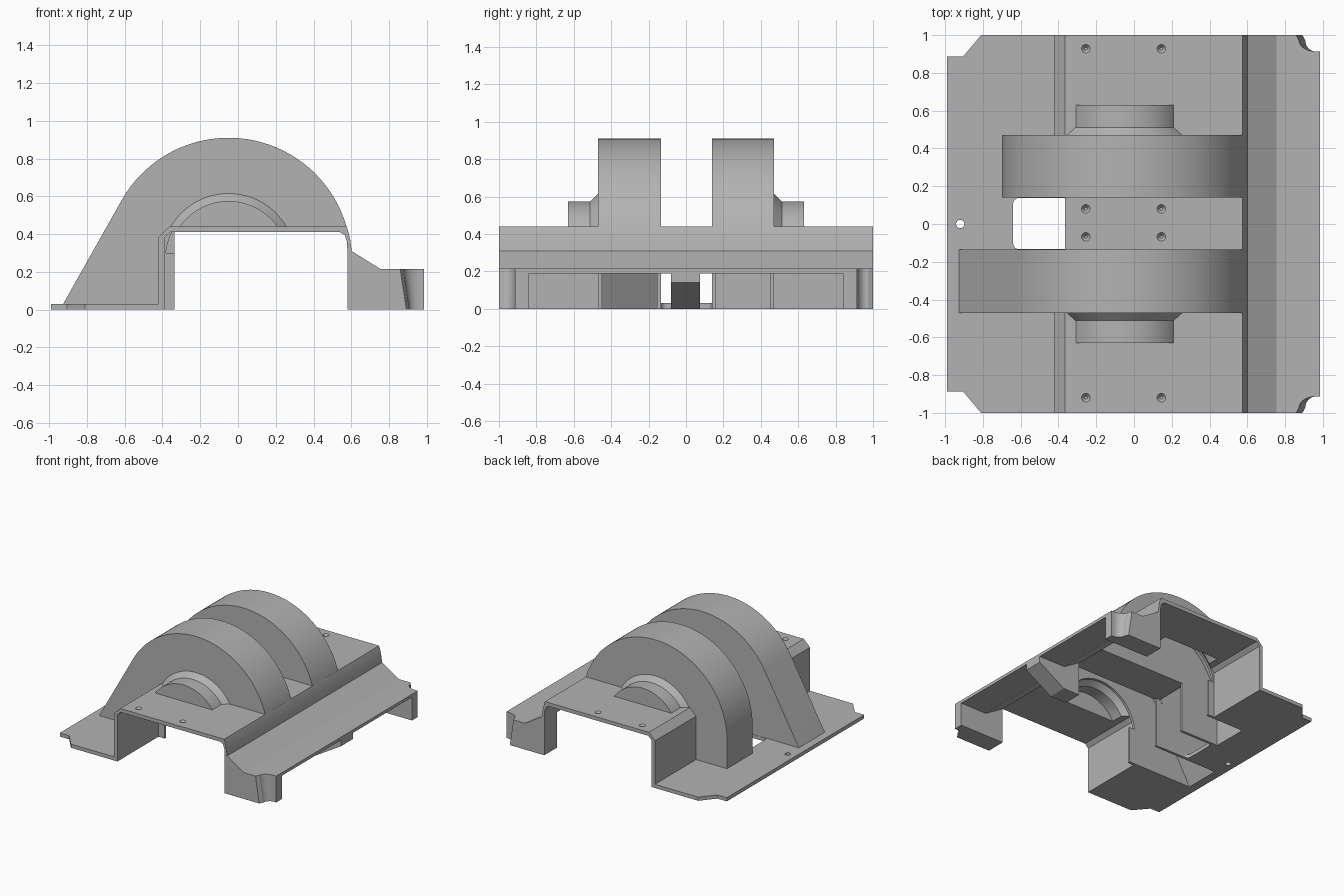
import bpy, bmesh
from math import sin, cos, acos, pi, atan2, sqrt

if "Cube" in bpy.data.objects:
    bpy.data.objects.remove(bpy.data.objects["Cube"])

grey = bpy.data.materials.new("plain grey")
grey.use_nodes = True
grey.diffuse_color = (0.45, 0.45, 0.45, 1)
grey.node_tree.nodes["Principled BSDF"].inputs["Base Color"].default_value = grey.diffuse_color

CX, CZ, R = -0.05, 0.26, 0.65      # arch axis and radius
WALL = 0.02
cutters = []


def loft(name, rings):
    """Skin matching rings of points and cap both ends."""
    bm = bmesh.new()
    vs = [[bm.verts.new(p) for p in ring] for ring in rings]
    n = len(rings[0])
    bm.faces.new(vs[0])
    bm.faces.new(vs[-1])
    for a, b in zip(vs, vs[1:]):
        for i in range(n):
            j = (i + 1) % n
            bm.faces.new((a[i], a[j], b[j], b[i]))
    bmesh.ops.recalc_face_normals(bm, faces=bm.faces)
    me = bpy.data.meshes.new(name)
    bm.to_mesh(me)
    bm.free()
    me.materials.append(grey)
    ob = bpy.data.objects.new(name, me)
    bpy.context.collection.objects.link(ob)
    return ob


def prism_y(name, pts, y0, y1):
    return loft(name, [[(x, y, z) for x, z in pts] for y in (y0, y1)])


def prism_z(name, pts, z0, z1):
    return loft(name, [[(x, y, z) for x, y in pts] for z in (z0, z1)])


def disc(x, y, r, z, n=24):
    return [(x + r * cos(2 * pi * i / n), y + r * sin(2 * pi * i / n), z) for i in range(n)]


def helper(ob):
    ob.hide_render = True
    cutters.append(ob)
    return ob


def boolean(ob, other, op='DIFFERENCE'):
    m = ob.modifiers.new("bool", 'BOOLEAN')
    m.operation, m.solver, m.object = op, 'EXACT', other
    bpy.context.view_layer.objects.active = ob
    bpy.ops.object.modifier_apply(modifier=m.name)


def arc(r, a0, a1, n=64):
    return [(CX + r * cos(a0 + (a1 - a0) * i / n), CZ + r * sin(a0 + (a1 - a0) * i / n))
            for i in range(n + 1)]


def hump_profile(r, sloped, base):
    """Arch with a sloped or an upright back, closed at the base height."""
    a1 = pi - 0.513 if sloped else pi
    pts = arc(r, 0, a1)
    x, z = pts[-1]
    foot = x - (z - base) * 0.564 if sloped else x
    return [(CX + r, base)] + pts + [(foot, base)]


def boss_ring(r, y, base):
    a = acos((base - CZ) / r)
    return [(x, y, z) for x, z in arc(r, pi / 2 - a, pi / 2 + a, 40)]


# Folded sheet: base flange, wall, deck and stepped skirt
shell = prism_y("folded_cover", [
    (-.99, 0), (-.99, .03), (-.42, .03), (-.42, .385), (-.365, .44), (.575, .44),
    (.585, .41), (.595, .365), (.602, .31), (.755, .215), (.985, .215), (.985, .19),
    (.745, .19), (.58, .29), (.577, .36), (.565, .395), (.54, .41), (-.36, .41),
    (-.39, .38), (-.39, 0)], -1, 1)

# Solid feet under the skirt ends, and a wedge tab in the middle
foot_pts = [(.58, 0), (.985, 0), (.985, .2), (.75, .2), (.59, .3), (.58, .3)]
for y0, y1 in ((-1, -.84), (.84, 1)):
    boolean(shell, helper(prism_y("foot_block", foot_pts, y0, y1)), 'UNION')
tab = prism_y("wedge_tab", [(.6, 0), (.75, 0), (.985, .14), (.985, .2), (.75, .2), (.6, .28)], -.08, .075)

# Humps: hollow arches with open undersides
tunnel = helper(prism_y("tunnel_cutter", [(-.335, -.2), (.8, -.2), (.8, .41), (-.335, .41)], -1.2, 1.2))
for name, side, sloped, y0, y1 in (("front_hump", -1, True, -.47, -.135),
                                   ("rear_hump", 1, False, .14, .47)):
    hump = prism_y(name, hump_profile(R, sloped, 0), y0, y1)
    hollow = helper(prism_y(name + "_cutter", hump_profile(R - WALL, sloped, -.1), y0 + WALL, y1 - WALL))
    # Half-round shaft boss on the outer side
    boss = loft(name + "_boss", [boss_ring(r, side * y, .425)
                                 for r, y in ((.355, .46), (.355, .47), (.315, .512), (.315, .63))])
    bore = helper(loft(name + "_bore", [boss_ring(r - WALL, side * y, .3)
                                        for r, y in ((.355, .44), (.355, .47), (.315, .512), (.315, .61))]))
    boolean(hump, hollow)
    boolean(hump, tunnel)
    boolean(hump, bore)
    boolean(boss, bore)
    boolean(shell, hollow)
    boolean(shell, bore)

# Rounded window between the humps, through wall and flange
c = .03
window = [(-.365, -.133), (-.365, .138)]
for cy, a0 in ((.138 - c, pi / 2), (-.133 + c, pi)):
    window += [(-.64 + c + c * cos(a0 + pi / 12 * i), cy + c * sin(a0 + pi / 12 * i)) for i in range(7)]
boolean(shell, helper(prism_z("window_cutter", window, -.1, .6)))

# Clipped flange corners and tapered scooped skirt corners
for s in (-1, 1):
    clip = [(-1.1, s * .887), (-.905, s * .887), (-.81, s), (-.81, s * 1.1), (-1.1, s * 1.1)]
    boolean(shell, helper(prism_z("clip_cutter", clip, -.1, .3)))
    rings = []
    for z, edge in ((-.02, .91), (.24, .87)):
        r = .965 - edge
        scoop = [(edge + r - r * cos(pi / 20 * i), s * (.913 + .06 - .06 * sin(pi / 20 * i))) for i in range(11)]
        scoop += [(1.1, s * .913), (1.1, s * 1.1), (edge - .015, s * 1.1), (edge - .015, s)]
        rings.append([(x, y, z) for x, y in scoop])
    boolean(shell, helper(loft("scoop_cutter", rings)))

# Flange hole and screw dimples
boolean(shell, helper(loft("hole_cutter", [disc(-.92, 0, .022, z) for z in (-.1, .1)])))
for x in (-.255, .145):
    for y in (-.92, -.068, .08, .928):
        boolean(shell, helper(loft("dimple_cutter", [disc(x, y, .008, .422), disc(x, y, .023, .44),
                                                     disc(x, y, .023, .46)])))

for ob in cutters:
    bpy.data.objects.remove(ob)

# Smooth curves, crisp edges
for ob in list(bpy.context.collection.objects):
    if ob.type == 'MESH' and grey.name in ob.data.materials:
        bpy.ops.object.select_all(action='DESELECT')
        ob.select_set(True)
        bpy.context.view_layer.objects.active = ob
        bpy.ops.object.shade_smooth_by_angle(angle=0.4)
